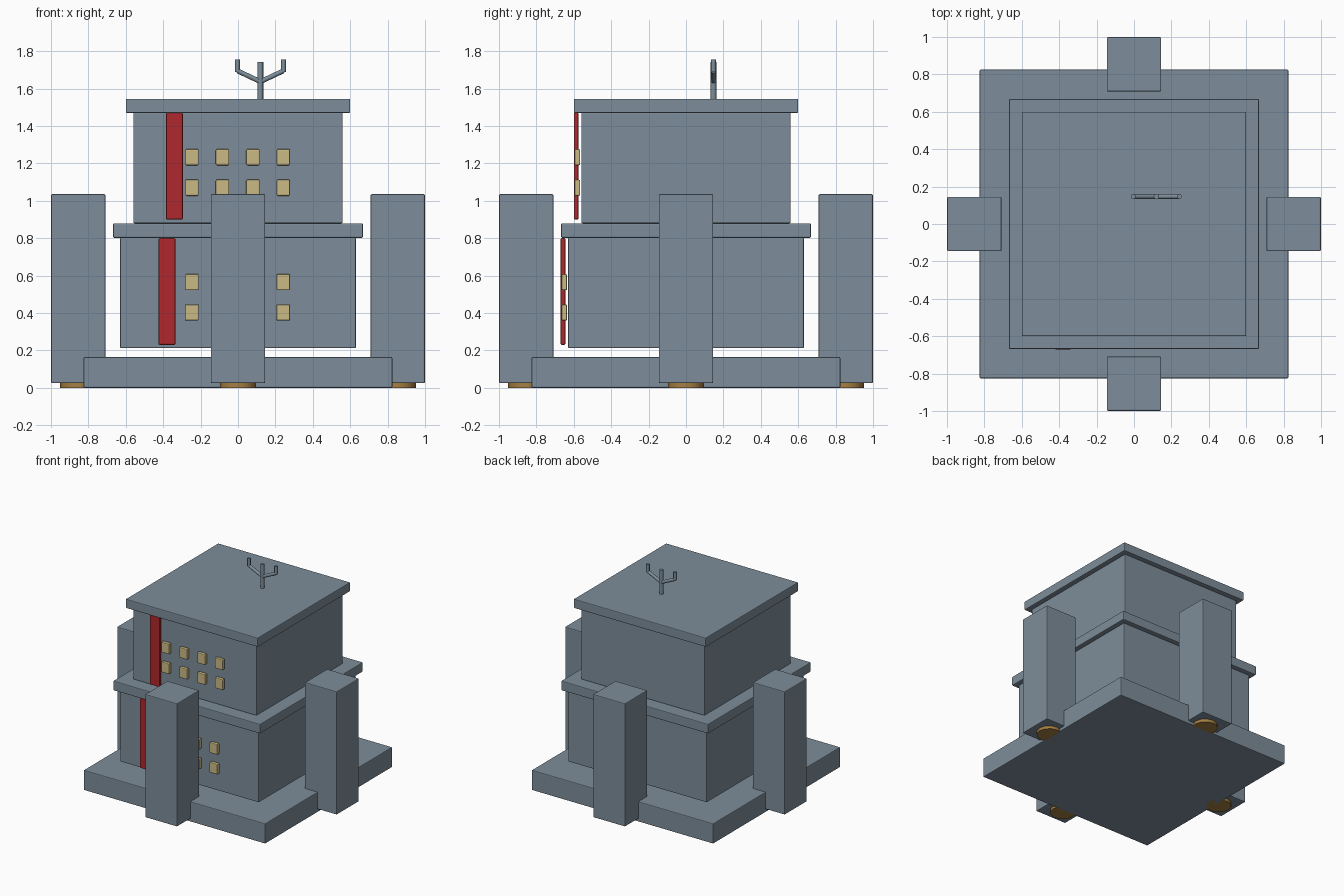
import bpy, math
from mathutils import Vector

if "Cube" in bpy.data.objects:
    bpy.data.objects.remove(bpy.data.objects["Cube"])


def material(name, rgb):
    m = bpy.data.materials.new(name)
    m.diffuse_color = (*rgb, 1)
    m.use_nodes = True
    m.node_tree.nodes["Principled BSDF"].inputs["Base Color"].default_value = m.diffuse_color
    return m


SLATE = material("slate", (0.205, 0.27, 0.325))
RED = material("banner_red", (0.42, 0.022, 0.026))
CREAM = material("window_cream", (0.60, 0.49, 0.235))
BRASS = material("brass", (0.38, 0.21, 0.055))


def box(name, lo, hi, mat, bevel=0.006):
    """Softly bevelled box between two corners."""
    bpy.ops.mesh.primitive_cube_add(size=1)
    ob = bpy.context.object
    ob.name = name
    ob.location = [(a + b) / 2 for a, b in zip(lo, hi)]
    ob.scale = [b - a for a, b in zip(lo, hi)]
    bpy.ops.object.transform_apply(location=False, rotation=False, scale=True)
    ob.data.materials.append(mat)
    if bevel:
        mod = ob.modifiers.new("soft_edges", 'BEVEL')
        mod.width = bevel
        mod.segments = 2
    return ob


def block(name, half, z0, z1):
    """Square storey or slab centred on the axis."""
    return box(name, (-half, -half, z0), (half, half, z1), SLATE)


def rod(name, a, b, radius, mat, sides=12):
    a, b = Vector(a), Vector(b)
    d = b - a
    bpy.ops.mesh.primitive_cylinder_add(vertices=sides, radius=radius, depth=d.length,
                                        location=(a + b) / 2)
    ob = bpy.context.object
    ob.name = name
    ob.rotation_euler = d.to_track_quat('Z', 'Y').to_euler()
    ob.data.materials.append(mat)
    bpy.ops.object.shade_smooth_by_angle(angle=math.radians(35))
    return ob


# Stacked storeys and slabs
block("base_plinth", 0.825, 0.0, 0.165)
block("lower_storey", 0.63, 0.212, 0.803)
block("middle_slab", 0.668, 0.802, 0.88)
block("upper_storey", 0.56, 0.88, 1.472)
block("roof_slab", 0.60, 1.47, 1.545)

# Four pillars on round feet
for side, dx, dy in (("front", 0, -1), ("back", 0, 1), ("left", -1, 0), ("right", 1, 0)):
    cx, cy = dx * 0.854, dy * 0.854
    box(side + "_pillar", (cx - 0.145, cy - 0.145, 0.025), (cx + 0.145, cy + 0.145, 1.036), SLATE)
    rod(side + "_foot", (cx, cy, 0.0), (cx, cy, 0.03), 0.097, BRASS)

# Banners and windows on the front of each storey
for storey, wall, bx, bz0, bz1, rows in (
        ("lower", -0.63, -0.38, 0.23, 0.80, (0.403, 0.565)),
        ("upper", -0.56, -0.34, 0.90, 1.47, (1.07, 1.233))):
    box(storey + "_banner", (bx - 0.045, wall - 0.04, bz0), (bx + 0.045, wall - 0.015, bz1), RED)
    for z in rows:
        for x in (-0.246, -0.083, 0.08, 0.242):
            box(storey + "_window", (x - 0.036, wall - 0.036, z - 0.043),
                (x + 0.036, wall - 0.006, z + 0.043), CREAM)

# Forked rooftop antenna
AX, AY = 0.12, 0.147
rod("antenna_mast", (AX, AY, 1.54), (AX, AY, 1.742), 0.015, SLATE)
for side, s in (("left", -1), ("right", 1)):
    tip = AX + s * 0.123
    rod(side + "_antenna_arm", (AX, AY, 1.637), (tip, AY, 1.695), 0.013, SLATE)
    rod(side + "_antenna_tip", (tip, AY, 1.69), (tip, AY, 1.756), 0.0135, SLATE)
